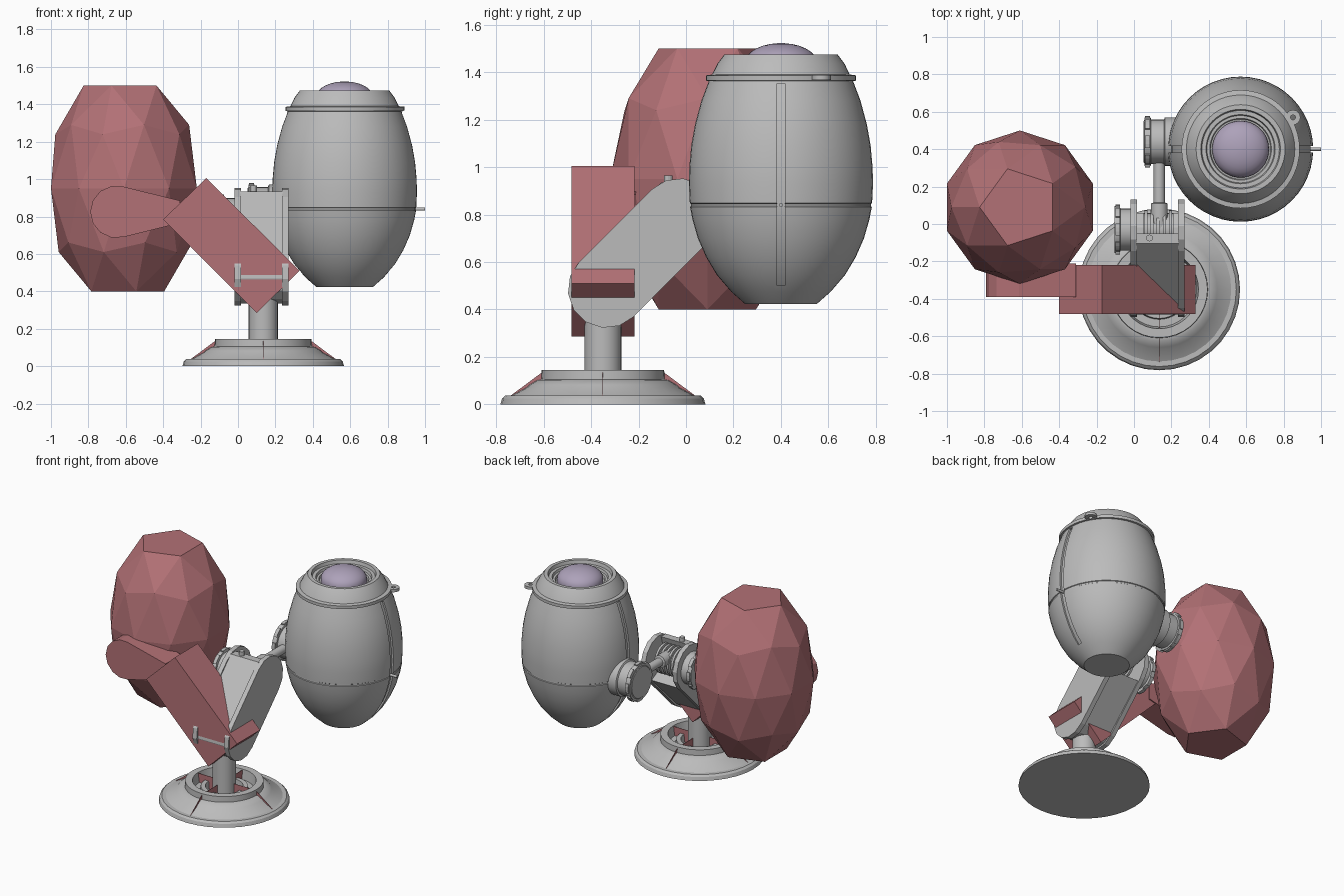
import bpy, bmesh, math
from mathutils import Vector

if "Cube" in bpy.data.objects:
    bpy.data.objects.remove(bpy.data.objects["Cube"])


def material(name, rgb):
    m = bpy.data.materials.new(name)
    m.diffuse_color = (*rgb, 1)
    m.use_nodes = True
    m.node_tree.nodes["Principled BSDF"].inputs["Base Color"].default_value = m.diffuse_color
    return m


GREY = material("grey plastic", (0.50, 0.50, 0.50))
RED = material("dusty red", (0.45, 0.165, 0.18))
LENS = material("lilac lens", (0.42, 0.36, 0.49))


def finish(name, bm, mat, smooth=None):
    bmesh.ops.remove_doubles(bm, verts=bm.verts, dist=1e-5)
    bmesh.ops.recalc_face_normals(bm, faces=bm.faces)
    me = bpy.data.meshes.new(name)
    bm.to_mesh(me)
    bm.free()
    me.materials.append(mat)
    ob = bpy.data.objects.new(name, me)
    bpy.context.collection.objects.link(ob)
    if smooth:
        shade(ob, smooth)
    return ob


def shade(ob, deg):
    bpy.ops.object.select_all(action='DESELECT')
    ob.select_set(True)
    bpy.context.view_layer.objects.active = ob
    bpy.ops.object.shade_smooth_by_angle(angle=math.radians(deg))


def place(axis, t, a, b):
    """Put a 2D point (a, b) at distance t along an axis."""
    return {'x': (t, a, b), 'y': (a, t, b), 'z': (a, b, t)}[axis]


def prism(name, pts, axis, lo, hi, mat):
    bm = bmesh.new()
    ends = [[bm.verts.new(place(axis, t, a, b)) for a, b in pts] for t in (lo, hi)]
    for e in ends:
        bm.faces.new(e)
    n = len(pts)
    for i in range(n):
        j = (i + 1) % n
        bm.faces.new((ends[0][i], ends[0][j], ends[1][j], ends[1][i]))
    return finish(name, bm, mat)


def revolve(name, prof, loc, axis='z', segs=32, mat=GREY, smooth=25, closed=False):
    """Turn a profile of (radius, height) points about an axis through loc."""
    bm = bmesh.new()
    rings = []
    for r, h in prof:
        if r == 0:
            rings.append([bm.verts.new(Vector(loc) + Vector(place(axis, h, 0, 0)))] * segs)
        else:
            rings.append([bm.verts.new(Vector(loc) + Vector(place(
                axis, h, r * math.cos(2 * math.pi * k / segs), r * math.sin(2 * math.pi * k / segs))))
                for k in range(segs)])
    pairs = list(zip(rings, rings[1:]))
    if closed:
        pairs.append((rings[-1], rings[0]))
    for p, q in pairs:
        for k in range(segs):
            j = (k + 1) % segs
            vs = list(dict.fromkeys((p[k], p[j], q[j], q[k])))
            if len(vs) > 2:
                bm.faces.new(vs)
    return finish(name, bm, mat, smooth)


def rod(name, r, lo, hi, loc, axis, segs=20):
    return revolve(name, [(0, lo), (r, lo), (r, hi), (0, hi)], loc, axis, segs)


def arc(c, r, a0, a1, n):
    return [(c[0] + r * math.cos(math.radians(a0 + (a1 - a0) * i / n)),
             c[1] + r * math.sin(math.radians(a0 + (a1 - a0) * i / n))) for i in range(n + 1)]


# --- stepped base with recessed well and thin cross ribs ---
BX, BY = 0.135, -0.35
revolve("base", [(0, 0), (.432, 0), (.425, .025), (.412, .037), (.385, .037), (.32, .072), (.31, .082),
                 (.275, .103), (.26, .105), (.258, .145), (.21, .145), (.20, .075), (.16, .075),
                 (.155, .105), (.125, .105), (.12, .05), (0, .05)], (BX, BY, 0), segs=36)
for axis, c, o in (('y', BX, BY), ('x', BY, BX)):
    prism("base_rib", [(c - .39, .036), (c + .39, .036), (c + .25, .14), (c - .25, .14)],
          axis, o - .001, o + .001, RED)
rod("neck", .078, .04, .40, (BX, BY, 0), 'z', 28)

# --- slanted grey arm: two cheek plates around a narrower core ---
LOW, UP = (-.335, .485), (-.03, .79)
cheek = arc(LOW, .163, 135, 315, 7) + arc(UP, .163, -45, 135, 7)
for x in (-.018, .235):
    prism("arm_cheek", cheek, 'x', x, x + .034, GREY)
core = arc(LOW, .15, 135, 315, 7) + [(.06, .66), (-.02, .70), (-.09, .80), (-.05, .935), (-.105, .935)]
prism("arm_core", core, 'x', .01, .24, GREY)
rod("arm_stud", .018, .92, .965, (.083, -.075, 0), 'z', 12)

# hinge barrel with ridges, and the shaft reaching the egg
rod("hinge_barrel", .085, .05, .21, (0, UP[0], .80), 'x', 24)
for i in range(5):
    x = .055 + i * .033
    rod("hinge_ridge", .105, x, x + .016, (0, UP[0], .80), 'x', 24)
revolve("shaft", [(0, -.03), (.045, -.03), (.045, .11), (.03, .115), (.03, .36), (0, .36)],
        (BX, 0, .84), 'y', 20)

# --- turning knobs with notched flanges ---
for name, x0, x1, y, z, r in (("arm_knob", -.105, -.01, UP[0], .785, .125),
                              ("egg_knob", .055, .25, .44, .84, .13)):
    revolve(name, [(0, x0 - .004), (r - .02, x0 - .004), (r - .015, x0), (r, x0), (r, x0 + .034),
                   (r - .012, x0 + .036), (r - .012, x0 + .105), (r, x0 + .11), (r, x1), (0, x1)]
            if x1 > .1 else
            [(0, x0), (r, x0), (r, x0 + .03), (r - .012, x0 + .032), (r - .012, x1), (0, x1)],
            (0, y, z), 'x', 28)
    for k in range(8):
        t = k * 45
        pad = arc((y, z), r + .009, t - 14, t + 14, 3) + arc((y, z), r - .01, t + 14, t - 14, 3)
        prism(name + "_grip", pad, 'x', x0 + .005, x0 + .03, GREY)

# --- red block arm and rounded paddle ---
prism("red_block", [(-.17, 1.005), (-.40, .785), (.10, .285), (.33, .51)], 'y', -.482, -.218, RED)
prism("red_paddle", arc((-.65, .825), .14, 75, 285, 8) + [(-.31, .765), (-.31, .885)],
      'y', -.39, -.21, RED)

# --- red faceted pod: stretched icosphere with flat ends ---
bm = bmesh.new()
bmesh.ops.create_icosphere(bm, subdivisions=2, radius=1)
poles = [v for v in bm.verts if abs(v.co.z) > .99]
bmesh.ops.dissolve_verts(bm, verts=poles)
top = max(v.co.z for v in bm.verts)
for v in bm.verts:  # half-turn, stretch and move
    v.co = Vector((-.61 - v.co.x * .41, .09 - v.co.y * .41, .95 + v.co.z * .55 / top))
finish("red_pod", bm, RED)

# --- smooth grey egg with seam, cap and side grooves ---
EX, EY = .57, .40
SIDE = [(.15, .422), (.21, .475), (.27, .545), (.315, .62), (.35, .70), (.373, .78), (.383, .832)]
SIDE_UP = [(.384, .848), (.388, .93), (.386, 1.0), (.378, 1.09), (.362, 1.18), (.335, 1.28), (.304, 1.362)]
CAP = [(.316, 1.364), (.316, 1.386), (.29, 1.39), (.268, 1.435), (.238, 1.475), (.213, 1.475), (.207, 1.452),
       (.185, 1.452), (.18, 1.435), (.165, 1.435), (.16, 1.42), (0, 1.42)]
egg = revolve("egg_body", [(0, .422)] + SIDE + [(.379, .835), (.379, .845)] + SIDE_UP + CAP,
              (EX, EY, 0), segs=48, smooth=None)
track = [p for p in SIDE + SIDE_UP if .5 < p[1] < 1.34]
track = [(.232, .50)] + track + [(.308, 1.352)]
for s in (1, -1):
    outline = [(EX + s * (r - .014), z) for r, z in track] + [(EX + s * (r + .05), z) for r, z in reversed(track)]
    cutter = prism("groove_cutter", outline, 'y', EY - .017, EY + .017, GREY)
    cutter.hide_render = True
    mod = egg.modifiers.new("groove", 'BOOLEAN')
    mod.operation = 'DIFFERENCE'
    mod.solver = 'EXACT'
    mod.object = cutter
    bpy.context.view_layer.objects.active = egg
    bpy.ops.object.modifier_apply(modifier=mod.name)
    bpy.data.objects.remove(cutter)
shade(egg, 25)

# lens dome
revolve("lens", [(.152 * math.cos(a), .082 * math.sin(a)) for a in
                 (math.radians(d) for d in range(0, 90, 12))] + [(0, .082), (0, -.02), (.152, -.02)],
        (EX, EY, 1.44), segs=36, mat=LENS, smooth=40, closed=True)
# side pin and cap eyelet
rod("side_pin", .009, .36, .43, (EX, EY, .84), 'x', 12)
revolve("cap_eyelet", [(.013, 0), (.04, 0), (.04, .02), (.013, .02)], (.85, .57, 1.367), segs=16, closed=True)
